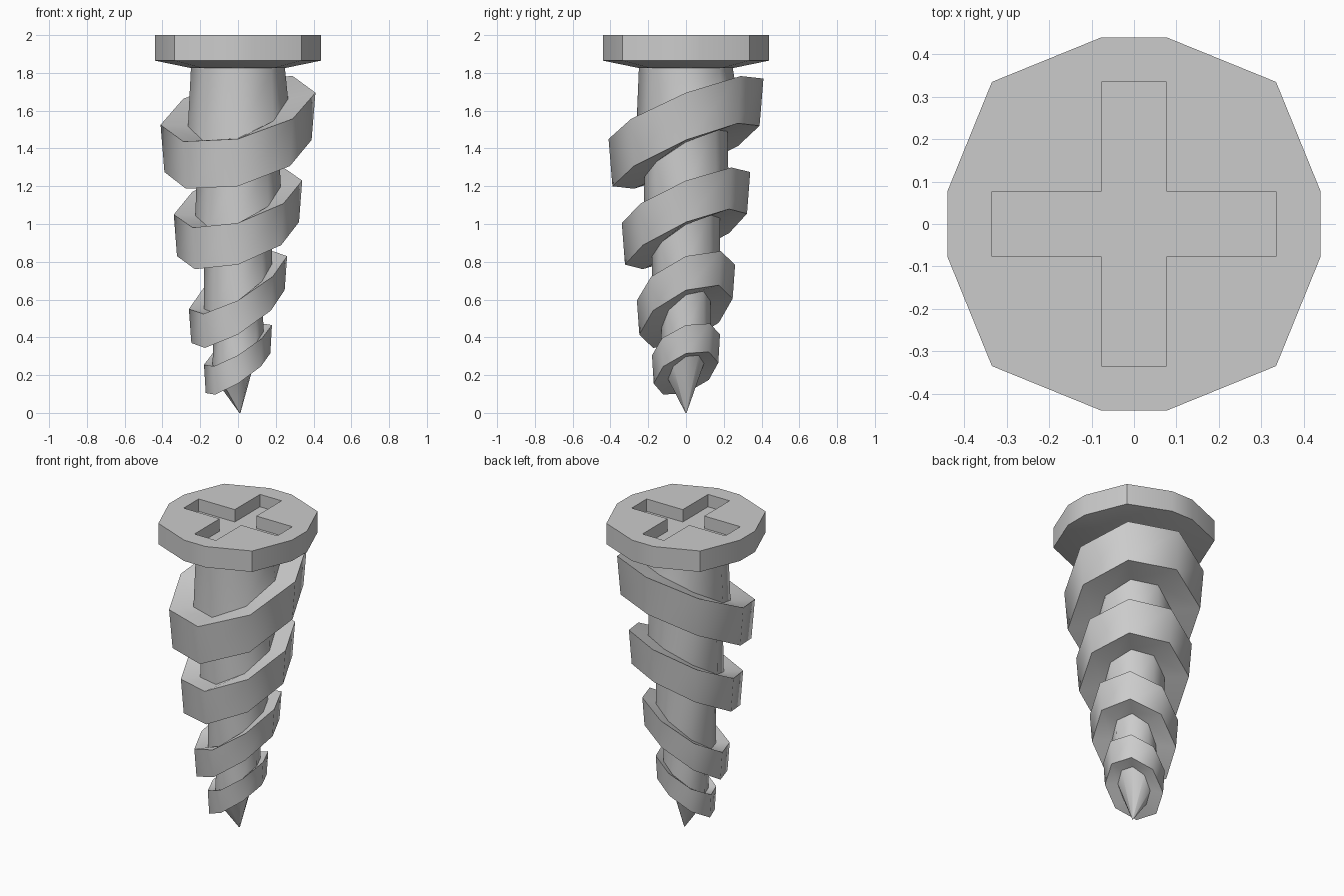
import bpy, bmesh, math

if "Cube" in bpy.data.objects:
    bpy.data.objects.remove(bpy.data.objects["Cube"])


def loft(name, loops, angle):
    """Skin a stack of equal-length loops, capping both ends."""
    bm = bmesh.new()
    rows = [[bm.verts.new(p) for p in loop] for loop in loops]
    n = len(loops[0])
    for a, b in zip(rows, rows[1:]):
        for i in range(n):
            j = (i + 1) % n
            bm.faces.new((a[i], a[j], b[j], b[i]))
    bm.faces.new(rows[0][::-1])
    bm.faces.new(rows[-1])
    bmesh.ops.remove_doubles(bm, verts=bm.verts, dist=0.0005)
    bmesh.ops.recalc_face_normals(bm, faces=bm.faces)
    mesh = bpy.data.meshes.new(name)
    bm.to_mesh(mesh)
    bm.free()
    obj = bpy.data.objects.new(name, mesh)
    bpy.context.collection.objects.link(obj)
    bpy.ops.object.select_all(action='DESELECT')
    obj.select_set(True)
    bpy.context.view_layer.objects.active = obj
    bpy.ops.object.shade_smooth_by_angle(angle=math.radians(angle))
    return obj


def tilted(r, z, c=0, s=0, x=0):
    """Eight-sided loop leaning by c towards +x and s towards +y."""
    angles = [i * math.pi / 4 for i in range(8)]
    return [(x + r * math.cos(t), r * math.sin(t),
             z + c * math.cos(t) + s * math.sin(t)) for t in angles]


def quarter(points, z):
    """Repeat three quarter points around the axis to make a 12-point loop."""
    loop = []
    for _ in range(4):
        loop += [(x, y, z) for x, y in points]
        points = [(-y, x) for x, y in points]
    return loop


# Threaded shank: leaning thread rings on a tapering core, from the tip up
# top z, lean x, lean y, outer radius, height, lower core, upper core
rings = [
    (0.36, 0.105, 0.055, 0.18, 0.15, 0.095, 0.135),
    (0.69, 0.140, 0.095, 0.26, 0.18, 0.130, 0.180),
    (1.14, 0.090, 0.135, 0.34, 0.22, 0.180, 0.225),
    (1.61, 0.085, 0.160, 0.41, 0.25, 0.220, 0.265),
]
loops = [tilted(0.003, 0.0, x=0.01)]
for z, c, s, r, h, low, up in rings:
    loops += [
        tilted(low, z - h + 0.01, c * 0.75, s * 0.75),
        tilted(r * 0.95, z - h, c, s),
        tilted(r, z, c, s),
        tilted(up, z - 0.02, c * 0.85, s * 0.85),
    ]
loops += [tilted(0.25, 1.81), tilted(0.25, 1.85)]
loft("threaded_shank", loops, 50)

# Head: twelve-sided disc whose top steps straight into the cross recess
rim = [(0.44, 0.077), (0.335, 0.335), (0.077, 0.44)]
cross = [(0.335, 0.077), (0.077, 0.077), (0.077, 0.335)]
neck = [(x * 0.56, y * 0.56) for x, y in rim]
loft("head", [
    quarter(neck, 1.825),
    quarter(rim, 1.865),
    quarter(rim, 2.0),
    quarter(cross, 2.0),
    quarter(cross, 1.92),
], 40)
